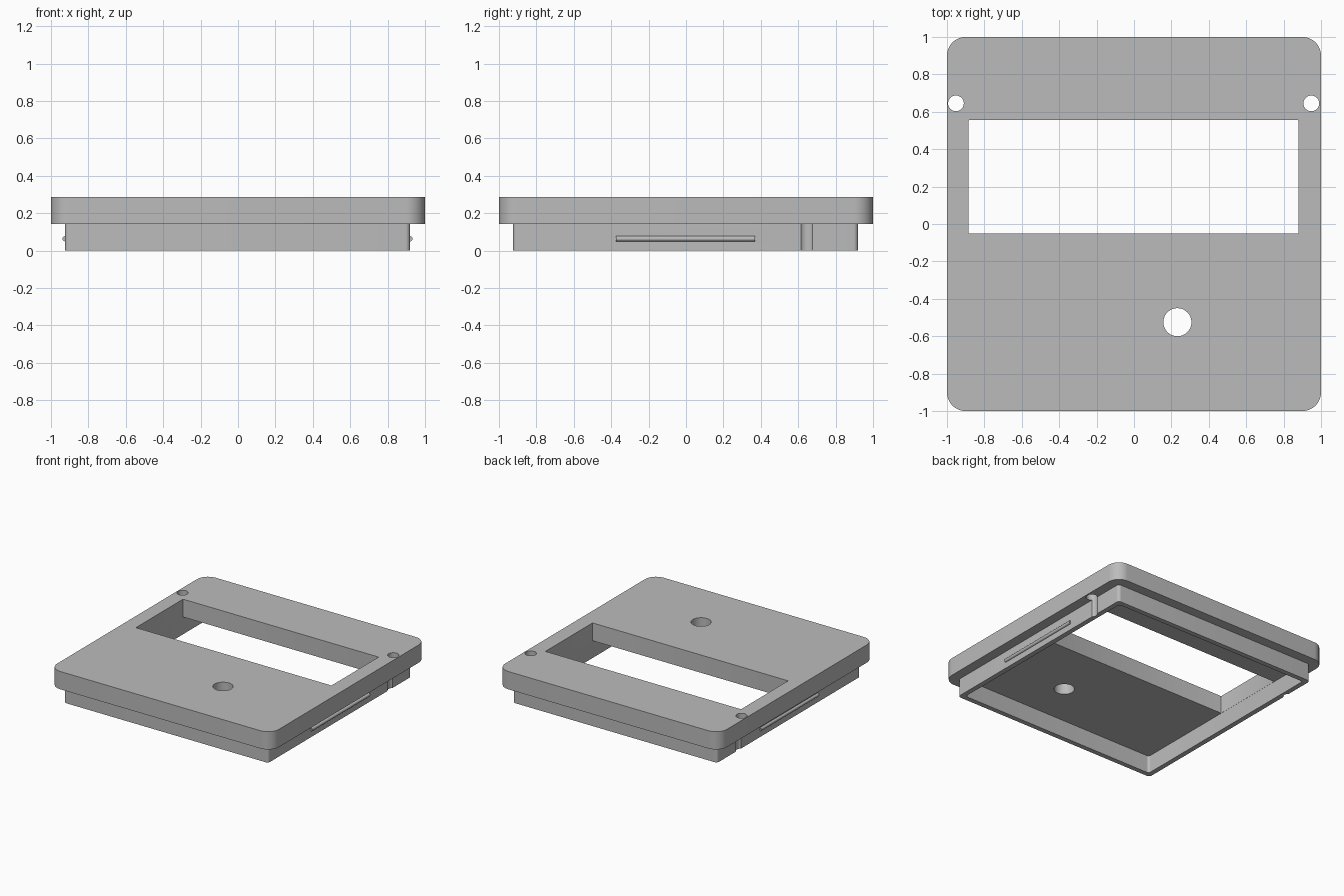
import bpy, bmesh, math

cube = bpy.data.objects.get("Cube")
if cube:
    bpy.data.objects.remove(cube, do_unlink=True)

grey = bpy.data.materials.new("plain grey")
grey.use_nodes = True
colour = (0.5, 0.5, 0.5, 1)
grey.diffuse_color = colour
grey.node_tree.nodes["Principled BSDF"].inputs["Base Color"].default_value = colour


def finish(name, bm):
    bmesh.ops.recalc_face_normals(bm, faces=bm.faces)
    mesh = bpy.data.meshes.new(name)
    bm.to_mesh(mesh)
    bm.free()
    mesh.materials.append(grey)
    obj = bpy.data.objects.new(name, mesh)
    bpy.context.collection.objects.link(obj)
    return obj


def prism(name, outline, z0, z1):
    bm = bmesh.new()
    face = bm.faces.new([bm.verts.new((x, y, z0)) for x, y in outline])
    out = bmesh.ops.extrude_face_region(bm, geom=[face])
    moved = [v for v in out["geom"] if isinstance(v, bmesh.types.BMVert)]
    bmesh.ops.translate(bm, verts=moved, vec=(0, 0, z1 - z0))
    return finish(name, bm)


def rounded_box(name, x0, x1, y0, y1, z0, z1, radius, steps=8):
    corners = [(x1, y1, -1, -1), (x0, y1, 1, -1), (x0, y0, 1, 1), (x1, y0, -1, 1)]
    outline = []
    for quarter, (x, y, sx, sy) in enumerate(corners):
        for i in range(steps + 1):
            a = math.pi / 2 * (quarter + i / steps)
            outline.append((x + radius * (sx + math.cos(a)),
                            y + radius * (sy + math.sin(a))))
    return prism(name, outline, z0, z1)


def round_post(name, x, y, radius, z0, z1, sides=48):
    angles = [2 * math.pi * i / sides for i in range(sides)]
    return prism(name, [(x + radius * math.cos(a), y + radius * math.sin(a))
                        for a in angles], z0, z1)


def combine(target, tool, operation):
    mod = target.modifiers.new(operation, "BOOLEAN")
    mod.operation = operation
    mod.solver = "EXACT"
    mod.object = tool
    bpy.ops.object.select_all(action="DESELECT")
    bpy.context.view_layer.objects.active = target
    target.select_set(True)
    bpy.ops.object.modifier_apply(modifier=mod.name)
    bpy.data.objects.remove(tool, do_unlink=True)


# Lid plate with the fitting lip beneath it
TOP, STEP = 0.287, 0.142
lid = rounded_box("lid", -1, 1, -1, 1, STEP, TOP, 0.1, 12)
combine(lid, rounded_box("lip", -0.925, 0.92, -0.925, 0.92, 0, 0.2, 0.025), "UNION")

# Hollow underside and rectangular window
combine(lid, rounded_box("pocket", -0.885, 0.88, -0.885, 0.88, -0.1, STEP, 0.02), "DIFFERENCE")
combine(lid, rounded_box("window", -0.884, 0.879, -0.052, 0.555, 0.1, 0.4, 0.004, 3), "DIFFERENCE")

# Button hole, and the two side holes that also groove the lip
for x, y, r in ((0.232, -0.525, 0.075), (-0.952, 0.645, 0.042), (0.948, 0.645, 0.042)):
    combine(lid, round_post("hole", x, y, r, -0.1, 0.4), "DIFFERENCE")

# Snap ridges along both sides of the lip
for x in (-0.925, 0.92):
    bm = bmesh.new()
    bmesh.ops.create_cone(bm, cap_ends=True, segments=16, radius1=0.014,
                          radius2=0.014, depth=0.745)
    for v in bm.verts:
        v.co = (x + v.co.x, v.co.z - 0.003, 0.063 + v.co.y)
    combine(lid, finish("snap_ridge", bm), "UNION")

bpy.ops.object.select_all(action="DESELECT")
lid.select_set(True)
bpy.context.view_layer.objects.active = lid
bpy.ops.object.shade_smooth_by_angle(angle=math.radians(30))
